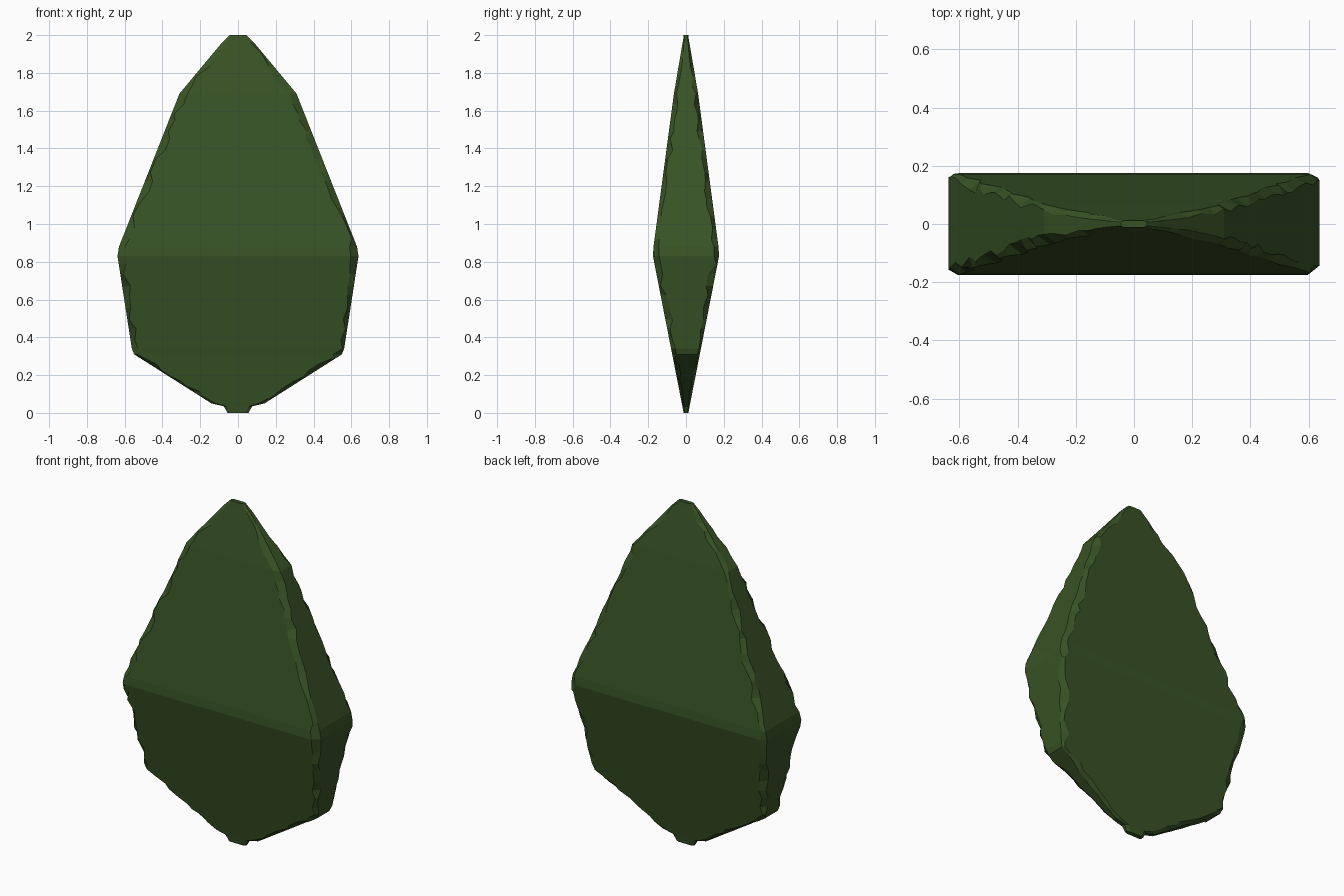
import bpy
import bmesh
import math
import random

random.seed(4)

old = bpy.data.objects.get("Cube")
if old:
    bpy.data.objects.remove(old, do_unlink=True)

# Stone colour
green = bpy.data.materials.new("moss green stone")
green.use_nodes = True
colour = (0.040, 0.088, 0.019, 1)
green.diffuse_color = colour
green.node_tree.nodes["Principled BSDF"].inputs["Base Color"].default_value = colour

# Half width and half depth at each height of the shard
PROFILE = [
    (0.0, 0.055, 0.013), (0.035, 0.075, 0.019), (0.05, 0.14, 0.022),
    (0.31, 0.55, 0.073), (0.34, 0.562, 0.079), (0.83, 0.638, 0.175),
    (0.88, 0.63, 0.172), (1.69, 0.31, 0.064), (1.96, 0.085, 0.018),
    (1.99, 0.055, 0.013), (2.0, 0.045, 0.012),
]
STEP = 0.055


def sections():
    """Cross-sections spaced unevenly along the outline."""
    for a, b in zip(PROFILE, PROFILE[1:]):
        count = max(1, round(math.hypot(b[0] - a[0], b[1] - a[1]) / STEP))
        for i in range(count):
            t = i / count
            if i:
                t += random.uniform(-0.3, 0.3) / count
            yield [p + (q - p) * t for p, q in zip(a, b)]
    yield PROFILE[-1]


# Rectangular sections with a randomly chipped chamfer on each corner
bm = bmesh.new()
rings = []
for z, w, d in sections():
    ring = []
    for sx, sy in ((1, 1), (-1, 1), (-1, -1), (1, -1)):
        chip_x = min(random.uniform(0.008, 0.045), w * 0.3)
        chip_y = min(random.uniform(0.008, 0.04), d * 0.45)
        pair = [(sx * w, sy * (d - chip_y), z), (sx * (w - chip_x), sy * d, z)]
        if sx != sy:
            pair.reverse()
        ring += [bm.verts.new(p) for p in pair]
    rings.append(ring)

for low, high in zip(rings, rings[1:]):
    for i in range(8):
        j = (i + 1) % 8
        bm.faces.new((low[i], low[j], high[j], high[i]))
bm.faces.new(list(reversed(rings[0])))
bm.faces.new(rings[-1])
bmesh.ops.recalc_face_normals(bm, faces=bm.faces)

mesh = bpy.data.meshes.new("stone_shard")
bm.to_mesh(mesh)
bm.free()
mesh.materials.append(green)
shard = bpy.data.objects.new("stone_shard", mesh)
bpy.context.collection.objects.link(shard)
